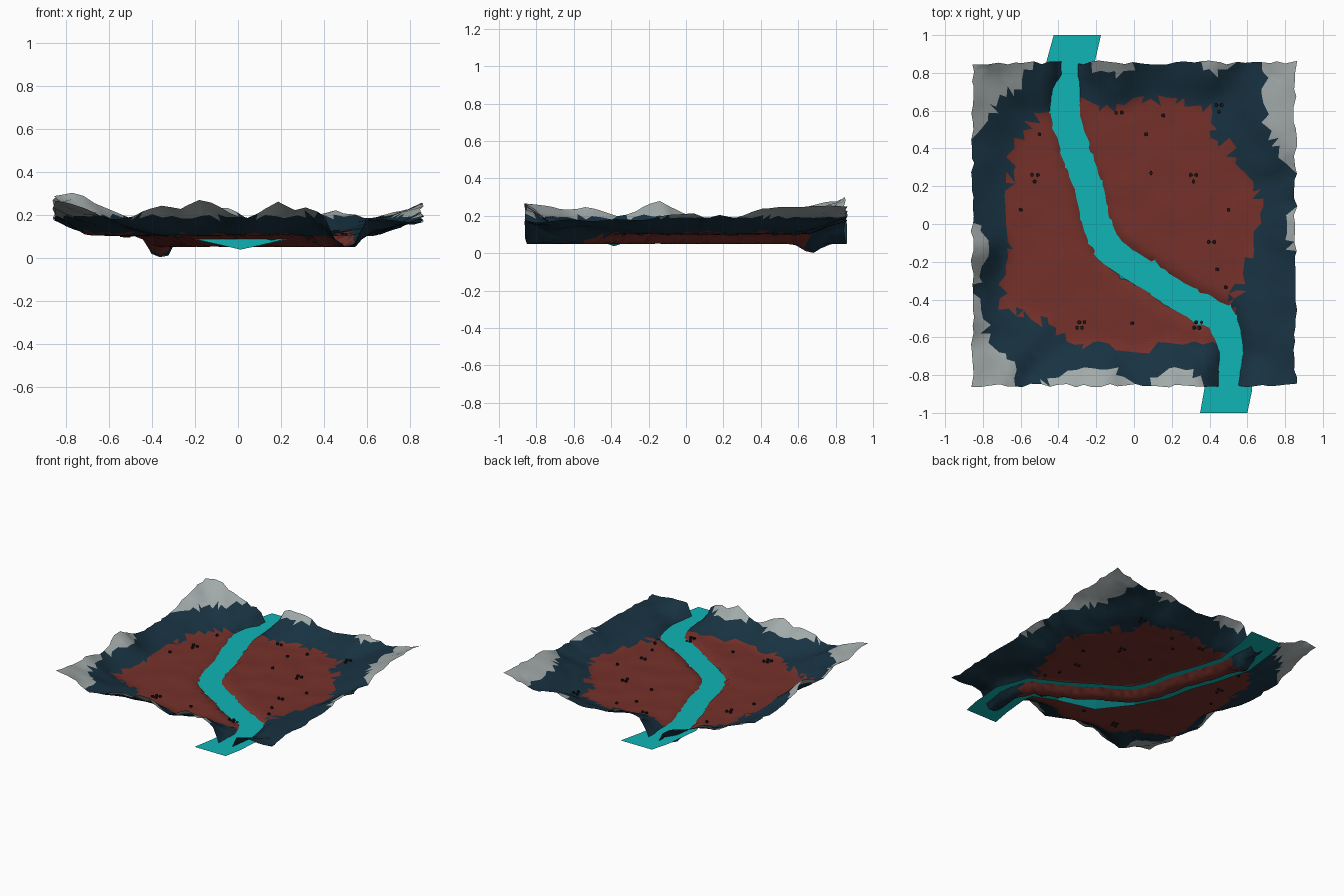
import bpy, bmesh, math, random
from mathutils import Vector, noise

if "Cube" in bpy.data.objects:
    bpy.data.objects.remove(bpy.data.objects["Cube"])

random.seed(4)
HALF, N, WATER_Z = 0.855, 38, 0.087


def material(name, rgb):
    m = bpy.data.materials.new(name)
    m.diffuse_color = (*rgb, 1)
    m.use_nodes = True
    m.node_tree.nodes["Principled BSDF"].inputs["Base Color"].default_value = m.diffuse_color
    return m


RED = material("red soil", (0.18, 0.03, 0.023))
DARK = material("dark slope", (0.009, 0.032, 0.053))
GREY = material("grey rock", (0.36, 0.40, 0.40))
TEAL = material("water", (0.005, 0.46, 0.47))
BLACK = material("black stone", (0.01, 0.01, 0.01))

# Rim height along each side: (position, height)
FRONT = [(-.86, .27), (-.7, .23), (-.6, .18), (-.52, .19), (-.35, .25), (-.26, .225),
         (-.15, .28), (-.02, .20), (.05, .19), (.18, .26), (.27, .22), (.33, .24),
         (.43, .17), (.65, .18), (.86, .17)]
BACK = [(-.86, .29), (-.76, .31), (-.6, .23), (-.5, .18), (-.28, .18), (-.2, .22),
        (-.05, .24), (.05, .18), (.34, .18), (.45, .225), (.6, .185), (.75, .22), (.86, .25)]
LEFT = [(-.86, .27), (-.65, .24), (-.5, .25), (-.35, .19), (-.25, .24), (-.13, .29),
        (0, .21), (.1, .18), (.42, .18), (.52, .21), (.7, .27), (.86, .29)]
RIGHT = [(-.86, .17), (-.6, .18), (-.2, .18), (-.1, .21), (.05, .215), (.1, .185),
         (.18, .215), (.27, .19), (.4, .24), (.65, .26), (.86, .25)]
# Outline of the valley floor
FLOOR = [(-.42, .62), (-.1, .6), (.2, .66), (.38, .58), (.42, .45), (.55, .3), (.66, .12),
         (.58, -.2), (.5, -.4), (.47, -.63), (.2, -.6), (0, -.67), (-.2, -.61), (-.35, -.64),
         (-.42, -.5), (-.70, -.42), (-.65, -.1), (-.63, .3), (-.62, .42), (-.5, .58)]
polar = sorted((math.atan2(y, x), math.hypot(x, y)) for x, y in FLOOR)
polar = ([(polar[-1][0] - math.tau, polar[-1][1])] + polar
         + [(polar[0][0] + math.tau, polar[0][1])])
# River centre line
RIVER = [(-.30, 1), (-.34, .84), (-.37, .6), (-.31, .38), (-.24, .2), (-.2, 0), (-.12, -.15),
         (.08, -.28), (.28, -.41), (.47, -.5), (.52, -.65), (.50, -.87), (.475, -1)]
RV = [Vector(p) for p in RIVER]


def interp(table, v):
    if v <= table[0][0]:
        return table[0][1]
    for (a, p), (b, q) in zip(table, table[1:]):
        if v <= b:
            return p + (q - p) * (v - a) / (b - a)
    return table[-1][1]


def river_distance(p):
    best = 9
    for a, b in zip(RV, RV[1:]):
        k = max(0, min(1, (p - a).dot(b - a) / (b - a).length_squared))
        best = min(best, (p - a - (b - a) * k).length)
    return best


def slope(x, y):
    """0 at the floor outline, 1 at the outer edge."""
    r = math.hypot(x, y) + 1e-6
    edge = r * HALF / max(abs(x), abs(y), 1e-6)
    inner = interp(polar, math.atan2(y, x))
    return (r - inner) / (edge - inner)


def height(x, y):
    n = noise.noise(Vector((x * 7, y * 7, 2)))
    t = slope(x, y)
    z = 0.103 + 0.007 * n
    if t > 0:
        k = HALF / max(abs(x), abs(y))
        ex, ey = x * k, y * k
        if abs(x) > abs(y):
            rim = interp(RIGHT if x > 0 else LEFT, ey)
        else:
            rim = interp(BACK if y > 0 else FRONT, ex)
        t = min(t, 1)
        z += (rim - 0.105) * t ** 1.1 + 0.03 * n * t * (1.2 - t)
    d = river_distance(Vector((x, y)))
    s = max(0, min(1, (d - 0.025) / 0.075))
    s = s * s * (3 - 2 * s)
    bed = 0.05 - 0.05 * math.exp(-((y - .67) / .06) ** 2)
    return bed + (z - bed) * s


# Terrain: jittered grid, coloured by slope and height
bm = bmesh.new()
rows = []
for j in range(N + 1):
    row = []
    for i in range(N + 1):
        x, y = (2 * i / N - 1) * HALF, (2 * j / N - 1) * HALF
        x += random.uniform(-.011, .011)
        y += random.uniform(-.011, .011)
        row.append(bm.verts.new((x, y, max(0, height(x, y)))))
    rows.append(row)
for j in range(N):
    for i in range(N):
        a, b, c, d = rows[j][i], rows[j][i + 1], rows[j + 1][i + 1], rows[j + 1][i]
        for tri in ([(a, b, c), (a, c, d)] if (i + j) % 2 else [(a, b, d), (b, c, d)]):
            f = bm.faces.new(tri)
            f.smooth = True
            m = f.calc_center_median()
            if slope(m.x, m.y) < random.uniform(-.04, .12):
                f.material_index = 0
            else:
                f.material_index = 2 if m.z > 0.192 else 1


def finish(bm, name, mats):
    me = bpy.data.meshes.new(name)
    bm.to_mesh(me)
    bm.free()
    for m in mats:
        me.materials.append(m)
    ob = bpy.data.objects.new(name, me)
    bpy.context.collection.objects.link(ob)
    return ob


finish(bm, "valley_terrain", [RED, DARK, GREY])

# Water: flat ribbon wider than its channel, one lower corner dips at the bend
bm = bmesh.new()
prev = None
for k, p in enumerate(RV):
    along = (RV[min(k + 1, len(RV) - 1)] - RV[max(k - 1, 0)]).normalized()
    side = Vector((-along.y, along.x))
    if k in (0, len(RV) - 1):
        side = Vector((1, 0))
    sec = []
    for w in (-.125, -.075, .075, .125):
        q = p + side * w
        if k in (0, len(RV) - 1):
            q.y = p.y
        dip = 0.05 if k == 7 and w == -.125 else 0
        sec.append(bm.verts.new((q.x, q.y, WATER_Z - dip)))
    if prev:
        for i in range(3):
            bm.faces.new((prev[i], prev[i + 1], sec[i + 1], sec[i]))
    prev = sec
bmesh.ops.recalc_face_normals(bm, faces=bm.faces)
finish(bm, "river_water", [TEAL])

# Small black stones: (x, y, count)
STONES = [(-.08, .59, 2), (.155, .575, 1), (.065, .475, 1), (.09, .27, 1), (.45, .615, 3),
          (-.5, .475, 1), (-.525, .245, 3), (-.6, .075, 1), (.315, .245, 3), (.5, .075, 1),
          (.41, -.095, 2), (.44, -.24, 1), (.485, -.335, 1), (-.01, -.525, 1),
          (-.28, -.535, 4), (.34, -.535, 4)]
OFFSETS = {1: [(0, 0)], 2: [(-.015, 0), (.015, 0)],
           3: [(-.015, .015), (.015, .015), (0, -.02)],
           4: [(-.022, -.015), (.005, -.015), (-.01, .015), (.018, .015)]}
bm = bmesh.new()
for x, y, n in STONES:
    for dx, dy in OFFSETS[n]:
        made = bmesh.ops.create_cone(bm, cap_ends=True, segments=6, radius1=.011,
                                     radius2=.009, depth=.02)["verts"]
        bmesh.ops.translate(bm, verts=made,
                            vec=(x + dx, y + dy, height(x + dx, y + dy) + .002))
finish(bm, "small_stones", [BLACK])
